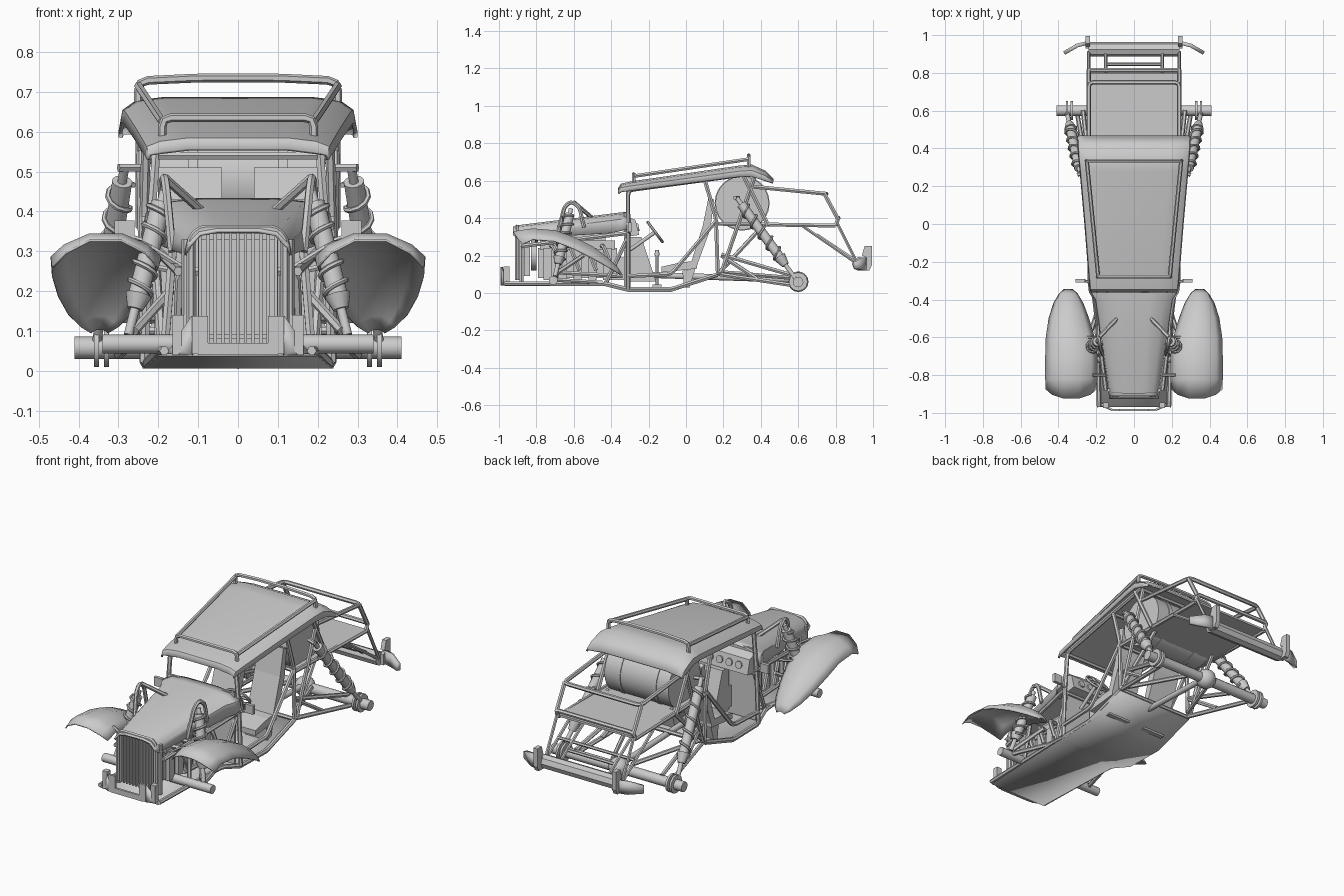
import bpy, bmesh, math
from mathutils import Vector, Matrix

if "Cube" in bpy.data.objects:
    bpy.data.objects.remove(bpy.data.objects["Cube"])


def finish(name, bm, smooth=False):
    bmesh.ops.recalc_face_normals(bm, faces=bm.faces)
    me = bpy.data.meshes.new(name)
    bm.to_mesh(me)
    bm.free()
    ob = bpy.data.objects.new(name, me)
    bpy.context.collection.objects.link(ob)
    if smooth:
        bpy.context.view_layer.objects.active = ob
        ob.select_set(True)
        bpy.ops.object.shade_smooth_by_angle(angle=math.radians(40))
        ob.select_set(False)
    return ob


def flip(p):
    return (-p[0], p[1], p[2])


def mirror(ob):
    ob.modifiers.new("mirror", 'MIRROR').use_bisect_axis[0] = False
    return ob


def rounded(path, r):
    pts = [Vector(p) for p in path]
    out = [pts[0]]
    for a, p, b in zip(pts, pts[1:], pts[2:]):
        k = min(r, (a - p).length * .4, (b - p).length * .4)
        s, e = p + (a - p).normalized() * k, p + (b - p).normalized() * k
        out += [s, (s + e + 2 * p) / 4, e]
    return out + [pts[-1]]


def tubes(name, r, paths, both=True, bend=.025, res=1):
    cu = bpy.data.curves.new(name, 'CURVE')
    cu.dimensions, cu.bevel_depth, cu.bevel_resolution, cu.use_fill_caps = '3D', r, res, True
    for path in paths:
        for side in ([path, [flip(p) for p in path]] if both else [path]):
            pts = rounded(side, bend) if bend else side
            sp = cu.splines.new('POLY')
            sp.points.add(len(pts) - 1)
            for q, p in zip(sp.points, pts):
                q.co = (*p, 1)
    tmp = bpy.data.objects.new(name, cu)
    bpy.context.collection.objects.link(tmp)
    bm = bmesh.new()
    me = bpy.data.meshes.new_from_object(tmp.evaluated_get(bpy.context.evaluated_depsgraph_get()))
    bm.from_mesh(me)
    bpy.data.objects.remove(tmp)
    return finish(name, bm, True)


def loop_bar(half):
    return half + [flip(p) for p in reversed(half)]


def prism(name, prof, x0, x1, both=False):
    """Side profile of (y, z) points stretched from x0 to x1."""
    bm = bmesh.new()
    f = bm.faces.new([bm.verts.new((x0, y, z)) for y, z in prof])
    g = bmesh.ops.extrude_face_region(bm, geom=[f])['geom']
    bmesh.ops.translate(bm, vec=(x1 - x0, 0, 0), verts=[v for v in g if isinstance(v, bmesh.types.BMVert)])
    ob = finish(name, bm)
    return mirror(ob) if both else ob


def box(name, c, s, both=False):
    (x, y, z), (a, b, h) = c, s
    return prism(name, [(y - b/2, z - h/2), (y + b/2, z - h/2), (y + b/2, z + h/2), (y - b/2, z + h/2)],
                 x - a/2, x + a/2, both)


def rod(name, a, b, r, r2=None, n=12, both=False):
    a, b = Vector(a), Vector(b)
    bm = bmesh.new()
    bmesh.ops.create_cone(bm, cap_ends=True, segments=n, radius1=r, radius2=r if r2 is None else r2, depth=(b - a).length)
    q = (b - a).to_track_quat('Z', 'Y').to_matrix().to_4x4()
    bmesh.ops.transform(bm, matrix=Matrix.Translation((a + b) / 2) @ q, verts=bm.verts)
    ob = finish(name, bm, True)
    return mirror(ob) if both else ob


def loft(name, rings, thick, both=False):
    bm = bmesh.new()
    rows = [[bm.verts.new(p) for p in ring] for ring in rings]
    for a, b in zip(rows, rows[1:]):
        for i in range(len(a) - 1):
            bm.faces.new((a[i], a[i + 1], b[i + 1], b[i]))
    ob = finish(name, bm, True)
    if both:
        mirror(ob)
    s = ob.modifiers.new("thickness", 'SOLIDIFY')
    s.thickness, s.offset = thick, 0
    return ob


def shock(name, top, bottom):
    t, b = Vector(top), Vector(bottom)
    rod(name + "_body", t.lerp(b, .08), t.lerp(b, .72), .026, both=True)
    rod(name + "_shaft", t, b, .012, both=True)
    rod(name + "_seat", t.lerp(b, .72), t.lerp(b, .82), .034, .02, both=True)
    q = (b - t).to_track_quat('Z', 'Y')
    L = (b - t).length
    coil = [t + q @ Vector((.031 * math.cos(i * .63), .031 * math.sin(i * .63), L * (.1 + .65 * i / 50))) for i in range(51)]
    tubes(name + "_coil", .007, [coil], bend=0)


# roof shell, wider and drooping at the rear
def roof_ring(y, w, z, d):
    half = [(w, y, z - d), (w - .004, y, z - d * .5), (w - .035, y, z - .008), (w - .1, y, z)]
    return half + [flip(p) for p in reversed(half)]
loft("roof", [roof_ring(*s) for s in [(-.36, .225, .555, .025), (-.345, .23, .58, .04), (-.29, .235, .592, .045),
     (.0, .258, .634, .05), (.28, .283, .675, .055), (.35, .29, .682, .06), (.42, .295, .65, .05), (.465, .295, .605, .02)]], .01)
# roof rack
tubes("roof_rack", .011, [loop_bar([(.19, -.28, .58), (.19, -.28, .635)]),
      loop_bar([(.25, .335, .66), (.25, .335, .728), (.1, .335, .735)]), [(.19, -.275, .625), (.25, .335, .715)]])

# main cage
W = .235
tubes("cabin_cage", .012, [
    [(.185, -.97, .05), (.2, -.43, .05), (.23, -.31, .02), (W, -.08, .02), (W, .17, .10)],
    [(.235, -.31, .02), (.225, -.31, .3), (.205, -.31, .55), (.23, .1, .605), (.245, .36, .64)],
    [(W, .17, .10), (W, .16, .40), (.23, .10, .605)],
    [(W, -.31, .09), (W, -.08, .10), (W, .165, .39)],
    [(W, .19, .11), (.245, .37, .63)], [(.245, .30, .64), (.245, .44, .36)],
    [(W, .17, .10), (.2, .42, .37)], [(W, .17, .37), (.24, .80, .36)],
    [(.19, -.43, .05), (.21, -.31, .3)], [(.15, -.88, .25), (.22, -.31, .32)],
    [(.13, -.88, .05), (.13, -.88, .33)], [(.185, -.70, .05), (.16, -.66, .35)]])
tubes("cage_crossbars", .011, [[(-x, y, z), (x, y, z)] for x, y, z in
      [(.2, -.31, .54), (.23, .1, .60), (W, .17, .10), (W, .16, .38), (.22, -.31, .30), (.19, -.43, .05), (.245, .36, .63)]], both=False)
# rear cage and deck
tubes("rear_cage", .012, [loop_bar([(.24, .34, .57), (.24, .75, .53)]), loop_bar([(.24, .80, .36), (.24, .815, .40)]),
      [(.24, .74, .53), (.24, .815, .39)]])
box("rear_deck", (0, .50, .365), (.47, .60, .012))
# belly pan
loft("belly_pan", [[(-w, y, z), (w, y, z)] for w, y, z in
     [(.18, -.97, .04), (.2, -.43, .04), (.235, -.31, .01), (.24, -.08, .01), (.24, .17, .09)]], .008)

# hood
def hood_ring(y, w, lo, z):
    half = [(w, y, lo), (w * .95, y, z - .035), (w * .75, y, z - .008), (w * .4, y, z)]
    return half + [flip(p) for p in reversed(half)]
loft("hood", [hood_ring(*s) for s in [(-.925, .127, .31, .35), (-.9, .13, .29, .358), (-.40, .21, .32, .42),
     (-.36, .235, .33, .425), (-.315, .24, .34, .43)]], .008)
box("firewall", (0, -.325, .23), (.42, .012, .40))
prism("dashboard", [(-.32, .30), (-.25, .31), (-.27, .39), (-.32, .41)], -.21, .21)
prism("centre_console", [(-.30, .06), (-.16, .06), (-.24, .30), (-.30, .30)], -.06, .06)
for i in range(6):
    x, y = (-.15, -.09, -.03, .03, .09, .15)[i], -.262
    rod("gauge", (x, y, .35), (x, y + .01, .352), .02)

# grille with vertical slats
tubes("grille_frame", .011, [loop_bar([(.118, -.905, .07), (.118, -.905, .33), (.095, -.905, .355)])], both=False)
for i in range(11):
    box("grille_slat", (-.095 + .019 * i, -.90, .21), (.008, .03, .28))
box("radiator", (0, -.85, .21), (.2, .03, .24))
# front bumper with notched plate and side gussets
box("bumper_plate", (.095, -.985, .09), (.04, .012, .095), True)
box("bumper_lower", (0, -.985, .055), (.2, .012, .03))
loft("bumper_side", [[(.115, -.985, .04), (.115, -.985, .137)], [(.185, -.955, .04), (.165, -.955, .06)]], .01, True)
box("bumper_mount", (.15, -.96, .09), (.03, .03, .1), True)

# front fenders, open below
def fender_ring(y, z, a, b, d):
    ts = (0, .12, .35, .65, .88, 1)
    return [(a + (b - a) * t, y + .05 * abs(2 * t - 1) ** 3 * (y < -.85), z - d * abs(2 * t - 1) ** 2.5) for t in ts]
loft("front_fender", [fender_ring(*s) for s in [(-.925, .33, .20, .465, .07), (-.82, .345, .195, .468, .06),
     (-.70, .335, .195, .468, .06), (-.60, .30, .21, .465, .065), (-.50, .25, .24, .45, .065),
     (-.42, .19, .27, .425, .05), (-.37, .14, .30, .395, .03), (-.347, .105, .325, .37, .01)]], .006, True)
tubes("fender_bracket", .008, [[(.14, -.8, .26), (.22, -.8, .31)], [(.16, -.6, .25), (.25, -.6, .27)]])

# engine
box("engine_block", (0, -.58, .16), (.17, .42, .16))
for s in range(5):
    box("engine_rib", (0, -.74 + .08 * s, .155), (.21, .045, .17))
box("gearbox", (0, -.36, .13), (.12, .12, .12))
box("cylinder_head", (.06, -.58, .255), (.07, .4, .05), True)
box("intake", (0, -.58, .30), (.1, .3, .06))
tubes("exhaust_header", .012, [[(.09, -.72 + .09 * i, .25), (.145, -.71 + .09 * i, .25), (.15, -.66 + .09 * i, .12)]
      for i in range(4)] + [[(.15, -.7, .11), (.15, -.34, .09)]])
rod("fan", (0, -.83, .2), (0, -.80, .2), .08)

# suspension, hoops and axles
shock("front_shock", (.185, -.615, .45), (.275, -.70, .09))
shock("rear_shock", (.285, .27, .51), (.355, .59, .07))
tubes("shock_hoop", .011, [[(.165, -.69, .30), (.18, -.65, .46), (.185, -.615, .49), (.19, -.57, .46), (.19, -.545, .35)],
      [(.185, -.60, .485), (.09, -.50, .40)], [(.245, .28, .51), (.30, .26, .51)]])
rod("front_axle", (-.34, -.71, .067), (.34, -.71, .067), .024)
rod("rear_axle", (-.41, .60, .058), (.41, .60, .058), .028)
for x in (.33, .355):
    rod("axle_bracket", (x - .006, .60, .06), (x + .006, .60, .06), .05, both=True)
bm = bmesh.new()
bmesh.ops.create_uvsphere(bm, u_segments=12, v_segments=8, radius=.055)
bmesh.ops.translate(bm, vec=(0, .6, .06), verts=bm.verts)
finish("differential", bm, True)
rod("drive_shaft", (0, -.3, .1), (0, .58, .07), .016)
tubes("links", .012, [[(.225, .19, .205), (.27, .60, .085)], [(.23, .18, .10), (.30, .58, .04)],
      [(.225, .19, .20), (.26, .38, .075)], [(.21, .2, .11), (.06, .57, .08)],
      [(.19, -.45, .055), (.27, -.70, .07)], [(.17, -.55, .2), (.26, -.70, .1)]])

# rear bumper and struts
rod("rear_bumper", (-.24, .925, .155), (.24, .925, .155), .038, n=8)
loft("bumper_wing", [[(.24, .96, .12), (.24, .96, .19)], [(.30, .945, .12), (.30, .945, .19)], [(.37, .905, .13), (.37, .905, .17)]], .02, True)
prism("bumper_upright", [(.93, .12), (.98, .12), (.995, .15), (.995, .25), (.955, .25), (.94, .20), (.96, .19), (.93, .18)], .233, .258, True)
tubes("bumper_struts", .009, [[(.24, .62, .36), (.24, .91, .16)], [(.24, .81, .37), (.24, .91, .17)],
      [(.15, .70, .31), (.15, .91, .17)], [(0, .845, .21), (.15, .845, .21)], [(0, .80, .24), (.24, .80, .24)]])

# cabin fittings
rod("fuel_tank", (-.2, .30, .48), (.2, .30, .48), .143, n=24)
rod("tank_band", (.1, .30, .48), (.125, .30, .48), .147, n=24, both=True)
prism("seat_back", [(.02, .14), (.06, .15), (.13, .34), (.15, .50), (.12, .51), (.09, .36)], .04, .20, True)
prism("seat_base", [(-.13, .11), (.06, .13), (.06, .17), (-.02, .165), (-.13, .14)], .04, .20, True)
prism("seat_mount", [(.02, .03), (.05, .13), (-.02, .12), (-.01, .03)], .05, .19, True)
tilt = Vector((0, .5, .6)).normalized()
q = Vector((0, .8, .6)).to_track_quat('Z', 'Y')
ring = [Vector((.12, -.165, .325)) + q @ Vector((.065 * math.cos(a * math.pi / 10), .065 * math.sin(a * math.pi / 10), 0)) for a in range(21)]
tubes("steering_wheel", .008, [ring, [ring[0], ring[10]], [ring[5], ring[15]]], both=False, bend=0)
rod("steering_column", (.12, -.30, .17 + .06), (.12, -.165, .325), .01)
rod("shift_lever", (0, -.155, .03), (0, -.155, .21), .007)
rod("shift_knob", (0, -.155, .20), (0, -.155, .23), .014, .01)
box("shifter_base", (0, -.155, .03), (.05, .05, .03))
# side mirrors
box("side_mirror", (.285, -.30, .352), (.05, .018, .05), True)
tubes("mirror_arm", .007, [[(.22, -.305, .32), (.28, -.30, .34)]])
